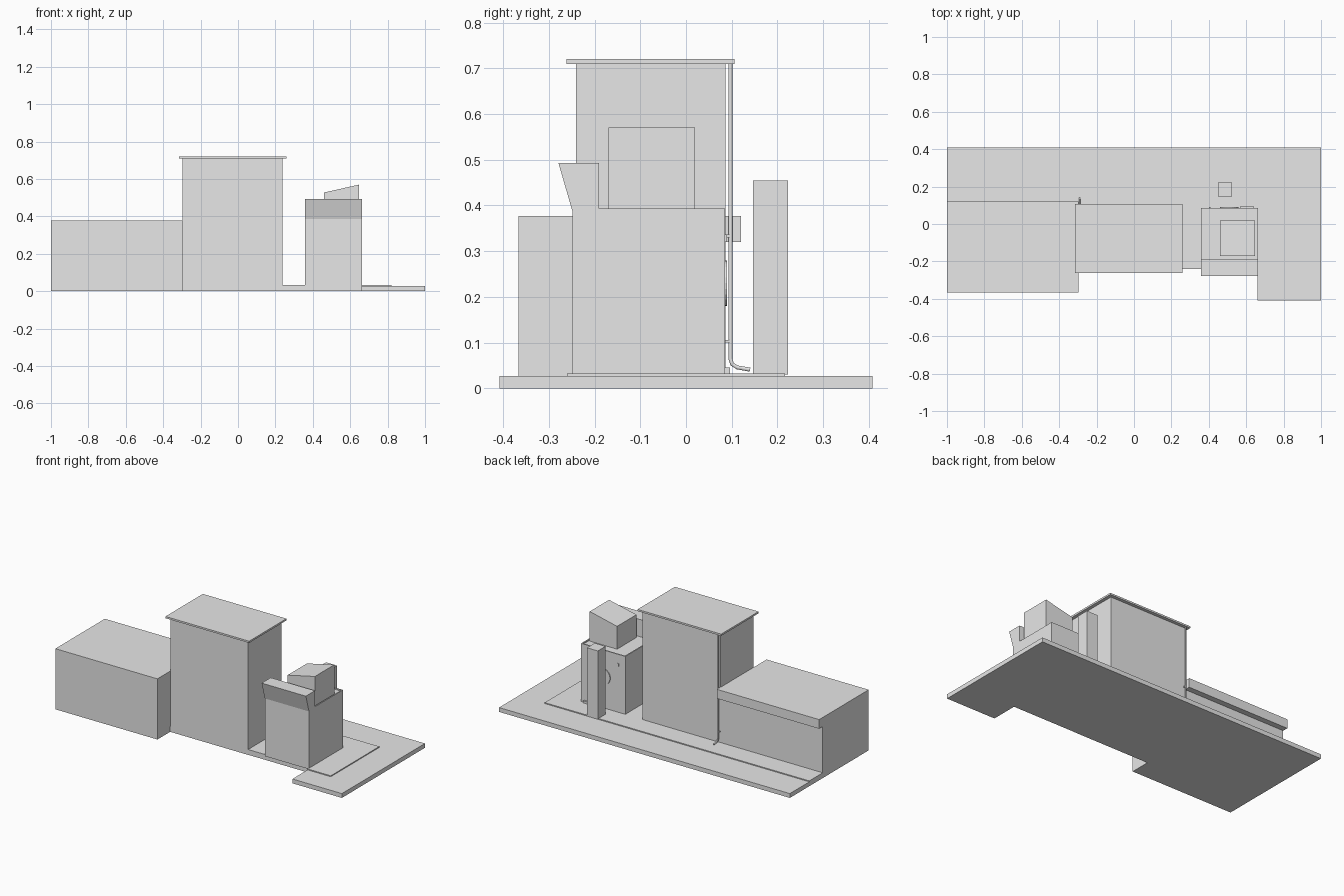
import bpy, bmesh, math

if "Cube" in bpy.data.objects:
    bpy.data.objects.remove(bpy.data.objects["Cube"])

grey = bpy.data.materials.new("plain_grey")
grey.diffuse_color = (0.8, 0.8, 0.8, 1)
grey.use_nodes = True
grey.node_tree.nodes["Principled BSDF"].inputs["Base Color"].default_value = grey.diffuse_color


def finish(name, bm):
    bmesh.ops.recalc_face_normals(bm, faces=bm.faces)
    me = bpy.data.meshes.new(name)
    bm.to_mesh(me)
    bm.free()
    ob = bpy.data.objects.new(name, me)
    ob.data.materials.append(grey)
    bpy.context.collection.objects.link(ob)
    return ob


def prism(name, pts, lo, hi, axis="z"):
    """Extrude a 2D outline along an axis: z uses (x,y), x uses (y,z), y uses (x,z)."""
    put = {"z": lambda a, b, c: (a, b, c),
           "x": lambda a, b, c: (c, a, b),
           "y": lambda a, b, c: (a, c, b)}[axis]
    bm = bmesh.new()
    low = [bm.verts.new(put(a, b, lo)) for a, b in pts]
    high = [bm.verts.new(put(a, b, hi)) for a, b in pts]
    bm.faces.new(low)
    bm.faces.new(high)
    n = len(pts)
    for i in range(n):
        j = (i + 1) % n
        bm.faces.new((low[i], low[j], high[j], high[i]))
    return finish(name, bm)


def box(name, x, y, z):
    return prism(name, [(x[0], y[0]), (x[1], y[0]), (x[1], y[1]), (x[0], y[1])], *z)


# Base slab with the front notch, and the thin paving on top
prism("base_slab", [(-1, -0.365), (-0.3, -0.365), (-0.3, -0.24), (0.66, -0.24),
                    (0.66, -0.408), (1, -0.408), (1, 0.408), (-1, 0.408)], 0, 0.027)
prism("paving", [(-1, -0.24), (0.66, -0.24), (0.66, -0.26), (0.82, -0.26),
                 (0.82, 0.217), (-1, 0.217)], 0.02, 0.033)

# Low block on the left with its rear canopy
box("low_block", (-1, -0.298), (-0.366, 0.085), (0, 0.377))
box("rear_canopy", (-1, -0.296), (0.085, 0.12), (0.32, 0.377))

# Tall central block and its roof slab
box("tall_block", (-0.296, 0.238), (-0.241, 0.086), (0, 0.71))
box("roof_slab", (-0.316, 0.259), (-0.261, 0.106), (0.709, 0.72))

# Small shop with roof rim
box("shop_walls", (0.358, 0.662), (-0.248, 0.085), (0.027, 0.386))
for name, x, y in (("rim_left", (0.358, 0.365), (-0.19, 0.085)),
                   ("rim_right", (0.655, 0.662), (-0.19, 0.085)),
                   ("rim_back", (0.358, 0.662), (0.078, 0.085))):
    box(name, x, y, (0.386, 0.393))

# Leaning front fascia of the shop
prism("leaning_fascia", [(-0.248, 0.386), (-0.279, 0.493), (-0.19, 0.493), (-0.19, 0.386)],
      0.358, 0.662, "x")

# Roof unit with a sloping top
prism("roof_unit", [(0.46, 0.386), (0.648, 0.386), (0.648, 0.57), (0.46, 0.528)],
      -0.17, 0.02, "y")

# Free-standing pillar behind the shop
box("pillar", (0.45, 0.525), (0.147, 0.223), (0.03, 0.455))

# Round plate and small plates on the shop's rear wall
circle = [(0.51 + 0.05 * math.cos(math.tau * i / 24),
           0.23 + 0.05 * math.sin(math.tau * i / 24)) for i in range(24)]
prism("round_plate", circle, 0.084, 0.09, "y")
box("rear_lamp", (0.4, 0.41), (0.084, 0.09), (0.32, 0.337))
box("rear_sill", (0.57, 0.64), (0.084, 0.096), (0.033, 0.046))

# Drainpipe with an outward kick at its foot
cu = bpy.data.curves.new("drainpipe", "CURVE")
cu.dimensions = "3D"
cu.bevel_depth = 0.005
cu.bevel_resolution = 1
cu.use_fill_caps = True
path = [(0.097, 0.71), (0.097, 0.065), (0.101, 0.053), (0.112, 0.046), (0.14, 0.041)]
sp = cu.splines.new("POLY")
sp.points.add(len(path) - 1)
for p, (y, z) in zip(sp.points, path):
    p.co = (-0.29, y, z, 1)
pipe = bpy.data.objects.new("drainpipe", cu)
cu.materials.append(grey)
bpy.context.collection.objects.link(pipe)
for i, z in enumerate((0.1, 0.33)):
    box(f"pipe_bracket_{i + 1}", (-0.296, -0.284), (0.084, 0.096), (z, z + 0.006))
